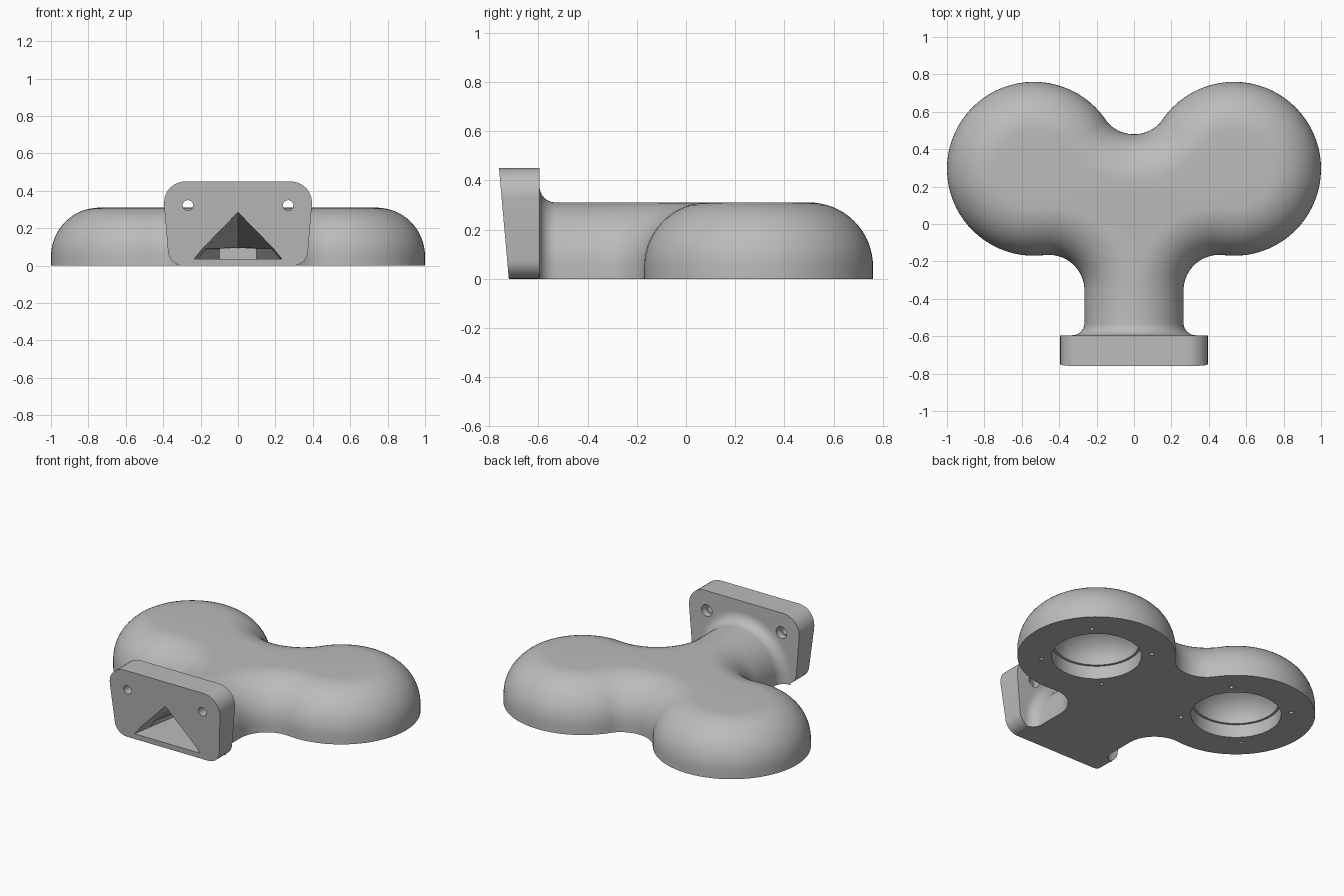
import bpy, bmesh
from math import sin, cos, pi, radians, atan2
from mathutils import Matrix, Vector

cube = bpy.data.objects.get("Cube")
if cube:
    bpy.data.objects.remove(cube)

grey = bpy.data.materials.new("cast grey")
grey.use_nodes = True
COLOUR = (0.5, 0.5, 0.5, 1)
grey.diffuse_color = COLOUR
grey.node_tree.nodes["Principled BSDF"].inputs["Base Color"].default_value = COLOUR


def finish(bm, name):
    bmesh.ops.recalc_face_normals(bm, faces=bm.faces)
    mesh = bpy.data.meshes.new(name)
    bm.to_mesh(mesh)
    bm.free()
    mesh.materials.append(grey)
    obj = bpy.data.objects.new(name, mesh)
    bpy.context.collection.objects.link(obj)
    return obj


def loft(name, sections):
    """Closed solid through equal-length rings of points."""
    bm = bmesh.new()
    rings = [[bm.verts.new(p) for p in s] for s in sections]
    n = len(rings[0])
    for a, b in zip(rings, rings[1:]):
        for i in range(n):
            j = (i + 1) % n
            bm.faces.new((a[i], a[j], b[j], b[i]))
    bm.faces.new(rings[0])
    bm.faces.new(rings[-1])
    return finish(bm, name)


def rod(name, start, end, radius, sides=24):
    start, end = Vector(start), Vector(end)
    axis = end - start
    turn = axis.to_track_quat('Z', 'Y').to_matrix().to_4x4()
    bm = bmesh.new()
    bmesh.ops.create_cone(bm, cap_ends=True, segments=sides, radius1=radius,
                          radius2=radius, depth=axis.length,
                          matrix=Matrix.Translation((start + end) / 2) @ turn)
    return finish(bm, name)


def cut(obj, cutters):
    bpy.context.view_layer.objects.active = obj
    for c in cutters:
        mod = obj.modifiers.new("cut", 'BOOLEAN')
        mod.operation = 'DIFFERENCE'
        mod.solver = 'EXACT'
        mod.object = c
        bpy.ops.object.modifier_apply(modifier=mod.name)


# Plan outline of the right half: (x, y, normal x, normal y, flare)
LOBE, LOBE_R = Vector((0.535, 0.295)), 0.465
CROOK, CROTCH, CROOK_R = Vector((0.455, -0.355)), Vector((0, 0.67)), 0.19
ROUND, SKIRT, FLARE, NECK = 0.26, 0.05, 0.065, 0.265


def arc(centre, radius, a0, a1, steps, sign):
    pts = []
    for i in range(steps + 1):
        a = a0 + (a1 - a0) * i / steps
        d = Vector((cos(a), sin(a)))
        p = centre + d * radius
        pts.append((p.x, p.y, sign * d.x, sign * d.y, 0))
    return pts


def heading(a, b):
    return atan2(b.y - a.y, b.x - a.x)


half = [(NECK, -0.6, 1, 0, FLARE)]
for i in range(8, -1, -1):
    t = i / 8 * pi / 2
    half.append((NECK, -0.53 - FLARE * sin(t), 1, 0, FLARE * (1 - cos(t))))
neck_count = len(half)
half += arc(CROOK, CROOK_R, pi, heading(CROOK, LOBE), 16, -1)
half += arc(LOBE, LOBE_R, heading(LOBE, CROOK), heading(LOBE, CROTCH), 48, 1)[1:]
half += arc(CROTCH, CROOK_R, heading(CROTCH, LOBE), -pi / 2, 12, -1)[1:]
outline = half + [(-x, y, -nx, ny, e) for x, y, nx, ny, e in reversed(half[:-1])]

# Body: the outline rises as a skirt, then rolls over in a quarter round
bm = bmesh.new()
stations = []
for x, y, nx, ny, e in outline:
    column = [bm.verts.new((x + nx * e, y + ny * e, 0))]
    for k in range(17):
        t = k / 16 * pi / 2
        push = (ROUND + e) * cos(t) - ROUND
        column.append(bm.verts.new((x + nx * push, y + ny * push,
                                    SKIRT + (ROUND + e) * sin(t))))
    stations.append(column)
for a, b in zip(stations, stations[1:]):
    for k in range(len(a) - 1):
        bm.faces.new((a[k], b[k], b[k + 1], a[k + 1]))
for i in range(neck_count):
    bm.faces.new((stations[i][-1], stations[i + 1][-1],
                  stations[-2 - i][-1], stations[-1 - i][-1]))
bm.faces.new([s[-1] for s in stations[neck_count:len(stations) - neck_count]])
bm.faces.new([s[0] for s in stations])
bm.faces.new(stations[0] + stations[-1][::-1])
body = finish(bm, "manifold_body")

# Flange: tapered plate with a leaning front and rounded corners
BACK = -0.595
front = [(-0.368, -0.72, 0), (0.368, -0.72, 0), (0.405, -0.76, 0.45), (-0.405, -0.76, 0.45)]
flange = loft("inlet_flange", [front, [(x, BACK, z) for x, y, z in front]])
bm = bmesh.new()
bm.from_mesh(flange.data)
for low, radius in ((True, 0.075), (False, 0.125)):
    corners = [e for e in bm.edges
               if abs(e.verts[0].co.y - e.verts[1].co.y) > 0.1
               and abs(e.verts[0].co.x - e.verts[1].co.x) < 0.001
               and (max(v.co.z for v in e.verts) < 0.01 if low
                    else min(v.co.z for v in e.verts) > 0.44)]
    bmesh.ops.bevel(bm, geom=corners, offset=radius, segments=10,
                    profile=0.5, affect='EDGES')
bm.to_mesh(flange.data)
bm.free()

# Triangular inlet duct narrowing to a low slot
mouth = [(-0.235, 0.035), (0.235, 0.035), (0.19, 0.09), (0, 0.285), (-0.19, 0.09)]
throat = [(-0.1, 0.035), (0.1, 0.035), (0.1, 0.09), (0, 0.095), (-0.1, 0.09)]
STRETCH = 0.2   # carries the mouth clear of the leaning front face
duct = loft("duct_cutter", [[(x, y, z) for x, z in ring] for ring, y in
                            ((mouth, -0.74 - STRETCH), (mouth, -0.72), (throat, 0.1))])

# Round outlet chambers and their small screw holes
body_cutters, flange_cutters = [duct], [duct]
for side in (-1, 1):
    cx, cy = side * LOBE.x, LOBE.y
    profile = [(0.265, -0.05), (0.265, 0.085)]
    profile += [(0.25 * cos(t), 0.085 + 0.18 * sin(t))
                for t in (i * pi / 18 for i in range(9))]
    chamber = [[(cx + r * cos(a), cy + r * sin(a), z)
                for a in (i * pi / 32 for i in range(64))] for r, z in profile]
    body_cutters.append(loft("chamber_cutter", chamber))
    for q in range(4):
        a = radians(45 + 90 * q)
        px, py = cx + 0.325 * cos(a), cy + 0.325 * sin(a)
        body_cutters.append(rod("screw_cutter", (px, py, -0.05), (px, py, 0.08), 0.013, 12))
    # Flange bolt holes, wider at the back
    bx, bz = side * 0.268, 0.322
    flange_cutters.append(rod("bolt_cutter", (bx, -0.9, bz), (bx, -0.5, bz), 0.028))
    flange_cutters.append(rod("bore_cutter", (bx, -0.64, bz), (bx, -0.5, bz), 0.038))

cut(body, body_cutters)
cut(flange, flange_cutters)
for c in set(body_cutters + flange_cutters):
    bpy.data.objects.remove(c)

# Smooth curved surfaces, crisp edges
for obj in (body, flange):
    bpy.ops.object.select_all(action='DESELECT')
    obj.select_set(True)
    bpy.context.view_layer.objects.active = obj
    bpy.ops.object.shade_smooth_by_angle(angle=radians(30))
